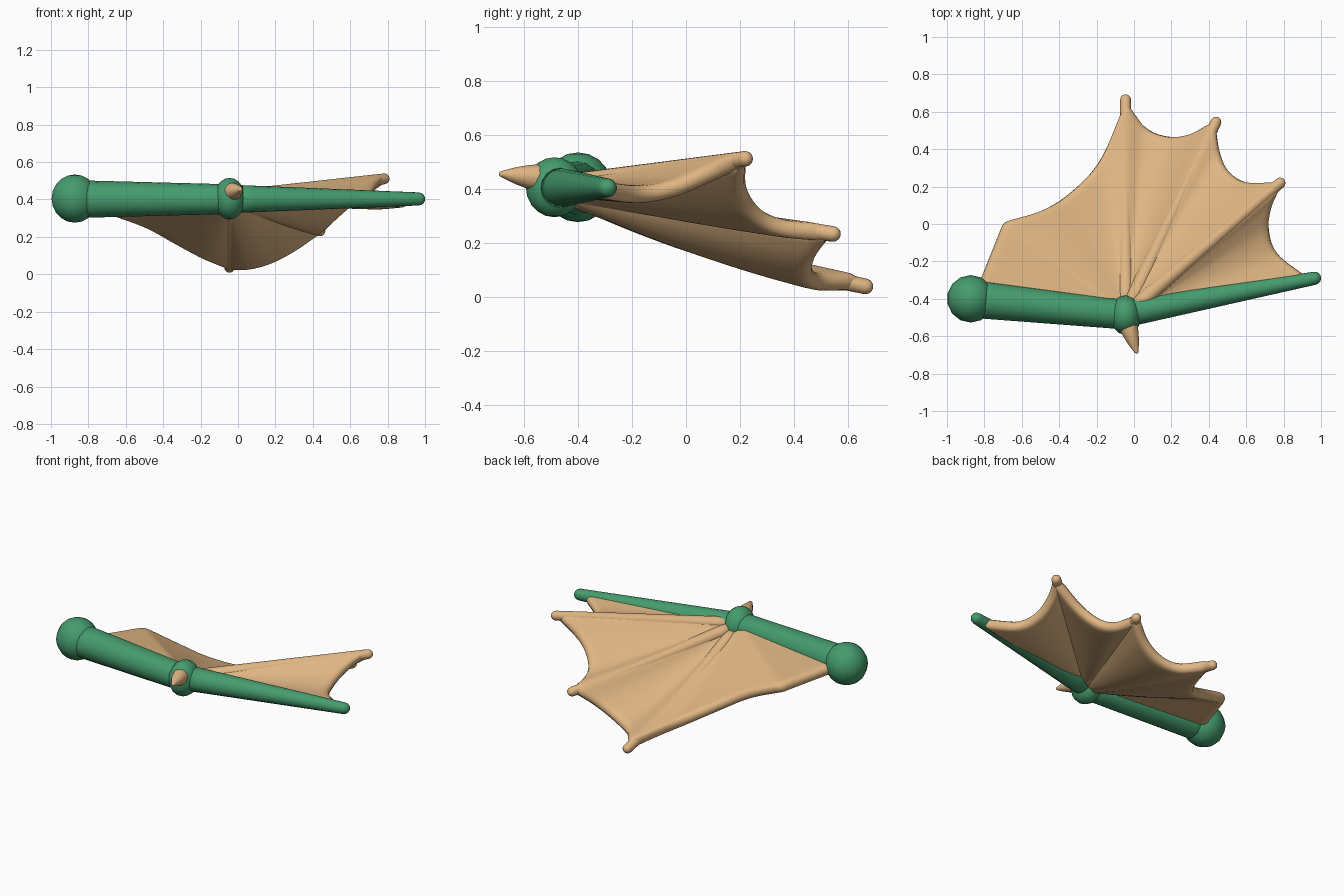
import bpy, bmesh, math
from mathutils import Vector

if "Cube" in bpy.data.objects:
    bpy.data.objects.remove(bpy.data.objects["Cube"])


def material(name, rgb):
    m = bpy.data.materials.new(name)
    m.diffuse_color = (*rgb, 1)
    m.use_nodes = True
    m.node_tree.nodes["Principled BSDF"].inputs["Base Color"].default_value = m.diffuse_color
    return m


GREEN = material("green scales", (0.06, 0.33, 0.155))
TAN = material("tan skin", (0.75, 0.47, 0.23))


def finish(bm, name, mat):
    bmesh.ops.recalc_face_normals(bm, faces=bm.faces)
    me = bpy.data.meshes.new(name)
    bm.to_mesh(me)
    bm.free()
    me.materials.append(mat)
    for p in me.polygons:
        p.use_smooth = True
    ob = bpy.data.objects.new(name, me)
    bpy.context.collection.objects.link(ob)
    return ob


def ball(name, center, size, mat):
    bm = bmesh.new()
    bmesh.ops.create_uvsphere(bm, u_segments=14, v_segments=10, radius=1)
    for v in bm.verts:
        v.co = Vector(center) + Vector([c * s for c, s in zip(v.co, size)])
    return finish(bm, name, mat)


def bone(name, a, b, r1, r2, mat, sag=0.0, power=1, sides=16):
    """Tapered limb with a round tip at b; sag lowers its middle, power bulges it."""
    a, b = Vector(a), Vector(b)
    d = (b - a).normalized()
    up = Vector((0, 0, 1))
    side = d.cross(up).normalized()
    up = side.cross(d)
    rings = []
    for i in range(9):
        t = i / 8
        rings.append((a.lerp(b - d * r2, t) - Vector((0, 0, sag * 4 * t * (1 - t))),
                      r1 + (r2 - r1) * t ** power))
    for k in (25, 50, 72):
        k = math.radians(k)
        rings.append((b + d * r2 * (math.sin(k) - 1), r2 * math.cos(k)))
    bm = bmesh.new()
    loops = []
    for c, r in rings:
        loops.append([bm.verts.new(c + r * (side * math.cos(w) + up * math.sin(w)))
                      for w in (2 * math.pi * j / sides for j in range(sides))])
    for p, q in zip(loops, loops[1:]):
        for j in range(sides):
            n = (j + 1) % sides
            bm.faces.new((p[j], p[n], q[n], q[j]))
    bm.faces.new(loops[0])
    tip = bm.verts.new(b)
    for j in range(sides):
        bm.faces.new((loops[-1][j], loops[-1][(j + 1) % sides], tip))
    return finish(bm, name, mat)


WRIST = (-0.045, -0.487, 0.405)

# Arm
ball("shoulder_joint", (-0.873, -0.4, 0.405), (0.127, 0.127, 0.129), GREEN)
bone("upper_arm", (-0.87, -0.4, 0.402), (0.01, -0.49, 0.402), 0.101, 0.08, GREEN)
ball("wrist_joint", WRIST, (0.086, 0.106, 0.111), GREEN)
bone("forearm", (-0.04, -0.475, 0.403), (1.0, -0.284, 0.403), 0.076, 0.035, GREEN)

# Thumb claw
bone("thumb_claw", (-0.045, -0.5, 0.435), (0.016, -0.692, 0.455), 0.053, 0.012, TAN, power=1.9)

# Fingers: tip position and sag
fingers = [((-0.045, 0.692, 0.029), 0.035),
           ((0.45, 0.57, 0.228), 0.01),
           ((0.803, 0.238, 0.513), 0.0)]
for i, (tip, sag) in enumerate(fingers):
    bone(f"finger_{i + 1}", WRIST, tip, 0.043, 0.029, TAN, sag)

# Membrane: trailing edge of each panel, with the sag at its two ends
panels = [
    ([(-0.85, -0.365, 0.385), (-0.775, -0.178, 0.365), (-0.7, 0.01, 0.345)], 0.0, 0.0),
    ([(-0.7, 0.01, 0.345), (-0.5, 0.07, 0.273), (-0.34, 0.17, 0.187),
      (-0.18, 0.345, 0.102), (-0.045, 0.655, 0.046)], 0.0, 0.035),
    ([(-0.045, 0.655, 0.046), (0.06, 0.52, 0.047), (0.18, 0.47, 0.08),
      (0.31, 0.48, 0.148), (0.435, 0.545, 0.233)], 0.035, 0.01),
    ([(0.435, 0.545, 0.233), (0.46, 0.385, 0.25), (0.51, 0.28, 0.3),
      (0.615, 0.22, 0.39), (0.785, 0.22, 0.508)], 0.01, 0.0),
    ([(0.785, 0.22, 0.508), (0.735, 0.1, 0.455), (0.723, -0.03, 0.402),
      (0.77, -0.16, 0.378), (0.93, -0.285, 0.39)], 0.0, 0.0),
]


def smooth_path(pts, sub=6):
    """Catmull-Rom curve through pts."""
    p = [Vector(q) for q in pts]
    p = [2 * p[0] - p[1]] + p + [2 * p[-1] - p[-2]]
    out = []
    for i in range(1, len(p) - 2):
        for s in range(sub):
            t = s / sub
            out.append(0.5 * (2 * p[i] + (p[i + 1] - p[i - 1]) * t
                              + (2 * p[i - 1] - 5 * p[i] + 4 * p[i + 1] - p[i + 2]) * t ** 2
                              + (3 * p[i] - p[i - 1] - 3 * p[i + 1] + p[i + 2]) * t ** 3))
    return out + [p[-2]]


rays = []
for pts, s0, s1 in panels:
    path = smooth_path(pts)
    n = len(path) - 1
    new = [(q, s0 + (s1 - s0) * i / n) for i, q in enumerate(path)]
    rays += new if not rays else new[1:]

bm = bmesh.new()
root = Vector(WRIST)
center = bm.verts.new(root)
STEPS = 16
grid = []
for q, sag in rays:
    grid.append([bm.verts.new(root.lerp(q, t) - Vector((0, 0, sag * 4 * t * (1 - t))))
                 for t in (k / STEPS for k in range(1, STEPS + 1))])
for p, q in zip(grid, grid[1:]):
    bm.faces.new((center, p[0], q[0]))
    for k in range(STEPS - 1):
        bm.faces.new((p[k], p[k + 1], q[k + 1], q[k]))
web = finish(bm, "wing_membrane", TAN)
solid = web.modifiers.new("thickness", 'SOLIDIFY')
solid.thickness = 0.066
solid.offset = 0
round_edge = web.modifiers.new("rounding", 'SUBSURF')
round_edge.levels = round_edge.render_levels = 1
